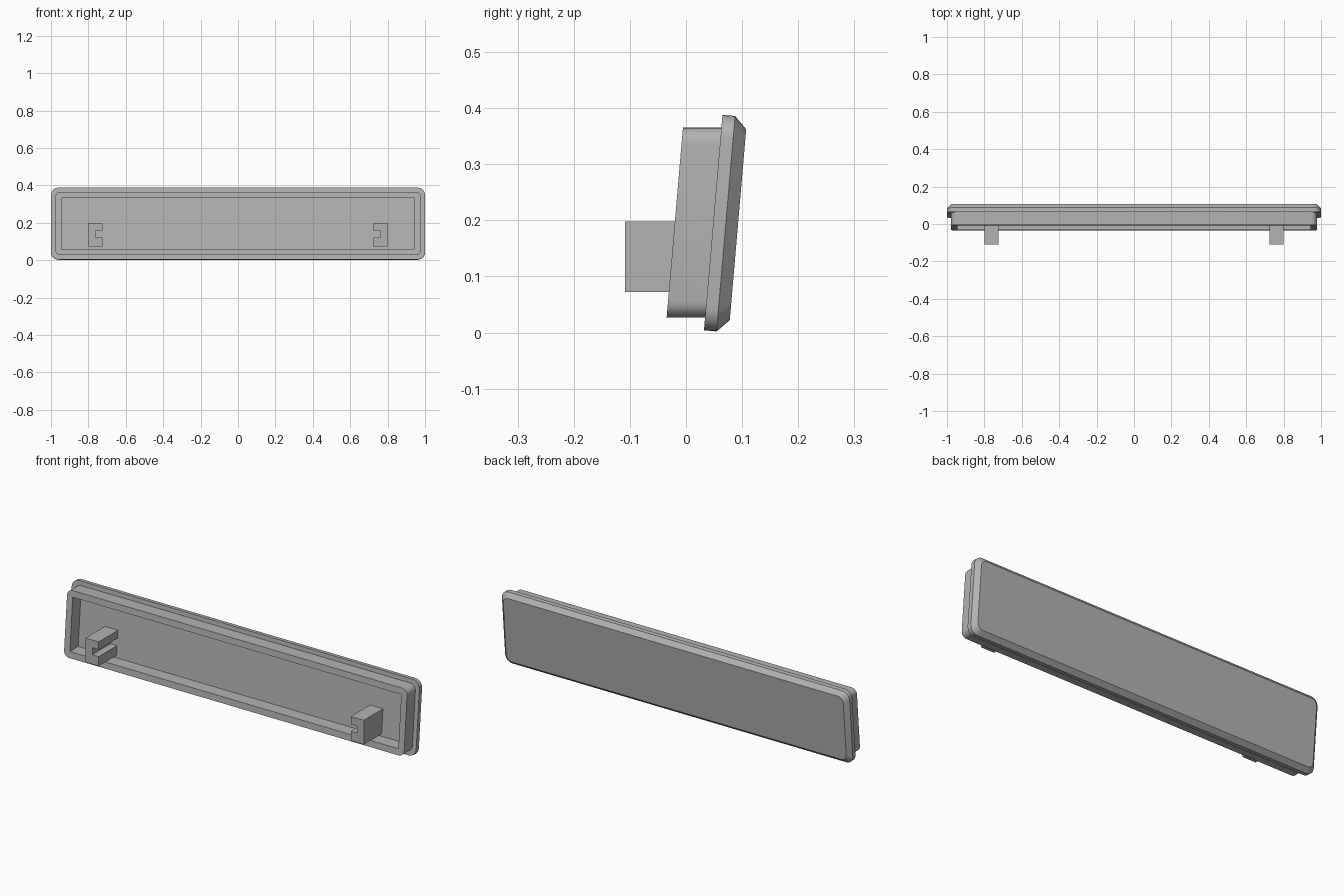
import bpy, bmesh, math

if "Cube" in bpy.data.objects:
    bpy.data.objects.remove(bpy.data.objects["Cube"])

grey = bpy.data.materials.new("plain_grey")
grey.diffuse_color = (0.45, 0.45, 0.45, 1)
grey.use_nodes = True
grey.node_tree.nodes["Principled BSDF"].inputs["Base Color"].default_value = grey.diffuse_color

TILT = math.atan2(0.033, 0.384)      # the panel leans back
CY, CZ = 0.0485, 0.196               # centre of the panel's rear plane


def rounded_rect(hw, hh, r, seg=6):
    """Counter-clockwise outline of a rectangle with rounded corners."""
    if r == 0:
        return [(hw, hh), (-hw, hh), (-hw, -hh), (hw, -hh)]
    pts = []
    for k, (sx, sy) in enumerate([(1, 1), (-1, 1), (-1, -1), (1, -1)]):
        for i in range(seg + 1):
            a = math.pi / 2 * (k + i / seg)
            pts.append((sx * (hw - r) + r * math.cos(a),
                        sy * (hh - r) + r * math.sin(a)))
    return pts


def loft(name, rings):
    """Closed solid through rings that share a point count."""
    bm = bmesh.new()
    loops = [[bm.verts.new(p) for p in ring] for ring in rings]
    n = len(loops[0])
    for a, b in zip(loops, loops[1:]):
        for i in range(n):
            j = (i + 1) % n
            bm.faces.new((a[i], a[j], b[j], b[i]))
    bm.faces.new(loops[0])
    bm.faces.new(loops[-1])
    bmesh.ops.recalc_face_normals(bm, faces=bm.faces)
    me = bpy.data.meshes.new(name)
    bm.to_mesh(me)
    bm.free()
    me.materials.append(grey)
    ob = bpy.data.objects.new(name, me)
    bpy.context.collection.objects.link(ob)
    return ob


def smooth(ob):
    bpy.ops.object.select_all(action='DESELECT')
    bpy.context.view_layer.objects.active = ob
    ob.select_set(True)
    bpy.ops.object.shade_smooth_by_angle(angle=math.radians(30))


def plane_y(z):
    return CY + (z - CZ) * math.tan(TILT)


# face panel: tilted plate with a chamfered outer edge
def panel_ring(hw, hh, r, d):
    c, s = math.cos(TILT), math.sin(TILT)
    return [(x, CY + u * s + d * c, CZ + u * c - d * s)
            for x, u in rounded_rect(hw, hh, r)]


panel = loft("face_panel", [panel_ring(1.0, 0.1927, 0.04, 0),
                            panel_ring(1.0, 0.1927, 0.04, 0.0225),
                            panel_ring(0.978, 0.1707, 0.03, 0.0443)])
smooth(panel)


# rear rim: sheared rounded frame, open in the middle
def rim_ring(hw, hh, r, d):
    return [(x, plane_y(CZ + v) + d, CZ + v) for x, v in rounded_rect(hw, hh, r)]


rim = loft("rear_rim", [rim_ring(0.978, 0.1695, 0.03, -0.0685),
                        rim_ring(0.978, 0.1695, 0.03, 0.004)])
cutter = loft("rim_cutter", [rim_ring(0.945, 0.1365, 0, -0.2),
                             rim_ring(0.945, 0.1365, 0, 0.1)])
cutter.hide_render = True
cut = rim.modifiers.new("opening", 'BOOLEAN')
cut.operation, cut.object, cut.solver = 'DIFFERENCE', cutter, 'EXACT'
bpy.context.view_layer.objects.active = rim
bpy.ops.object.modifier_apply(modifier=cut.name)
bpy.data.objects.remove(cutter)
smooth(rim)

# slotted clips: C-shaped posts, slots facing each other
profile = [(0.80, 0.072), (0.80, 0.198), (0.725, 0.198), (0.725, 0.158),
           (0.762, 0.158), (0.762, 0.121), (0.725, 0.121), (0.725, 0.072)]
for side, label in ((-1, "left"), (1, "right")):
    loft(label + "_clip", [[(side * x, -0.109, z) for x, z in profile],
                           [(side * x, plane_y(z) + 0.004, z) for x, z in profile]])
